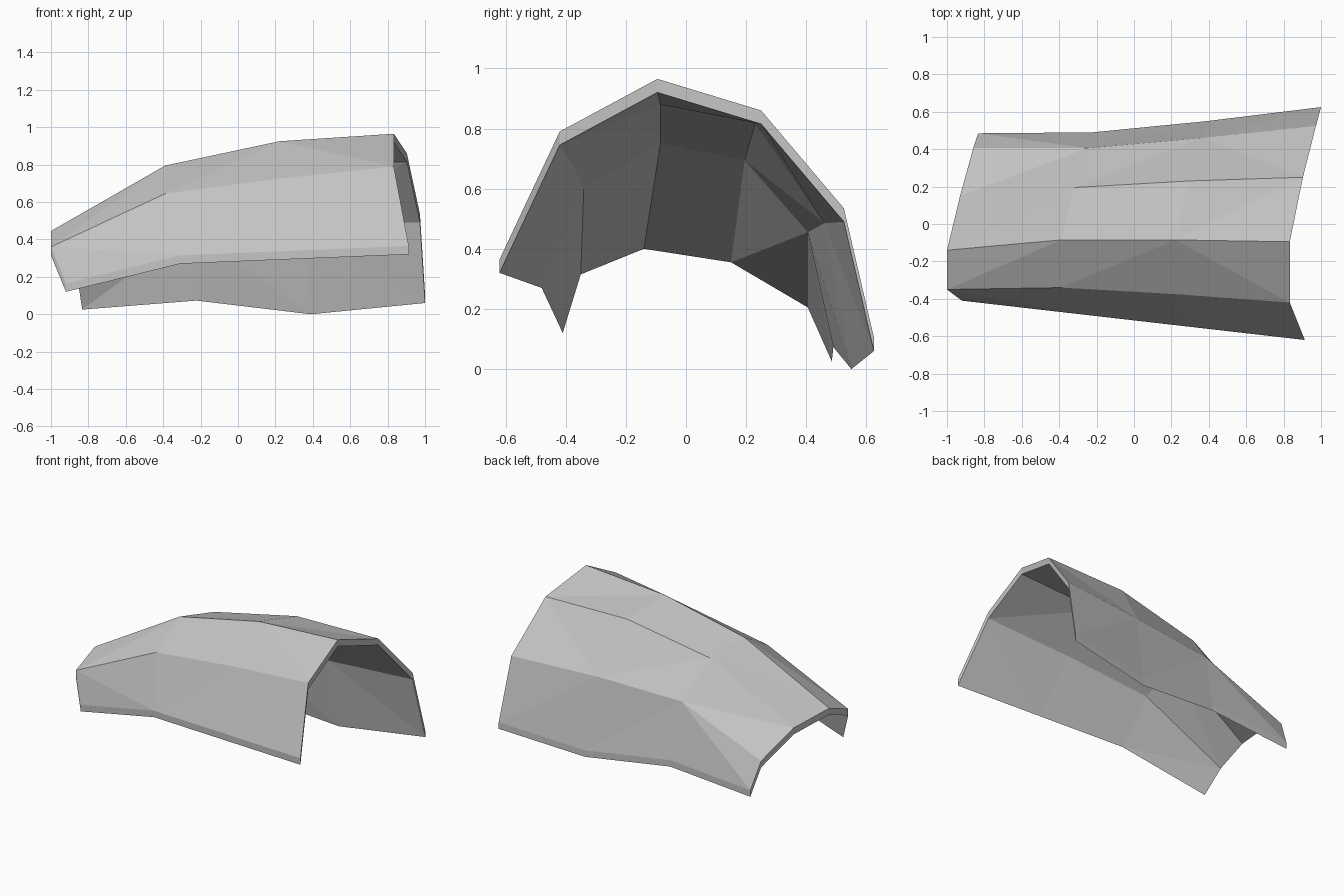
import bpy
import bmesh
from mathutils import Vector

default_cube = bpy.data.objects.get("Cube")
if default_cube:
    bpy.data.objects.remove(default_cube, do_unlink=True)

THICKNESS = 0.045
STATION_STEP = 0.611

# Lengthwise ribs from the front edge over the crown to the back edge:
# starting x, then (y, z) at each evenly spaced station
ribs = [
    (-0.92, [(-.41, .165), (-.48, .315), (-.55, .34), (-.62, .365)]),
    (-1.0, [(-.35, .36), (-.34, .645), (-.375, .725), (-.42, .79)]),
    (-1.0, [(-.14, .445), (-.085, .795), (-.085, .925), (-.095, .965)]),
    (-0.93, [(.15, .40), (.195, .74), (.23, .86), (.25, .86)]),
    (-0.86, [(.405, .25), (.405, .50), (.46, .53), (.525, .535)]),
    (-0.833, [(.485, .07), (.49, .118), (.55, .045), (.625, .105)]),
]

# Quads (rib, station) whose fold runs the other way
flipped_folds = {(0, 0), (1, 2), (3, 2), (4, 0)}


def flat_material(name, value):
    mat = bpy.data.materials.new(name)
    mat.use_nodes = True
    colour = (value, value, value, 1.0)
    mat.diffuse_color = colour
    shader = next(n for n in mat.node_tree.nodes if n.type == "BSDF_PRINCIPLED")
    shader.inputs["Base Color"].default_value = colour
    shader.inputs["Roughness"].default_value = 0.8
    return mat


def build_plate():
    bm = bmesh.new()

    # Outer faceted skin
    grid = [[bm.verts.new((start + STATION_STEP * i, y, z))
             for i, (y, z) in enumerate(points)]
            for start, points in ribs]
    for r in range(len(grid) - 1):
        for c in range(len(grid[r]) - 1):
            a, b = grid[r][c], grid[r][c + 1]
            d, e = grid[r + 1][c], grid[r + 1][c + 1]
            if (r, c) in flipped_folds:
                triangles = [(a, b, d), (b, e, d)]
            else:
                triangles = [(a, b, e), (a, e, d)]
            for tri in triangles:
                bm.faces.new(tri)

    # Inner skin straight below, joined by a rim
    skin = list(bm.faces)
    border = [edge for edge in bm.edges if edge.is_boundary]
    drop = Vector((0, 0, -THICKNESS))
    inner = {v: bm.verts.new(v.co + drop) for v in list(bm.verts)}
    for face in skin:
        bm.faces.new([inner[v] for v in reversed(face.verts)])
    for edge in border:
        loop = edge.link_loops[0]
        v, w = loop.vert, loop.link_loop_next.vert
        bm.faces.new((w, v, inner[v], inner[w]))

    bm.normal_update()
    mesh = bpy.data.meshes.new("curved_plate")
    bm.to_mesh(mesh)
    bm.free()
    mesh.materials.append(flat_material("plain grey", 0.55))
    plate = bpy.data.objects.new("curved_plate", mesh)
    bpy.context.collection.objects.link(plate)


build_plate()
